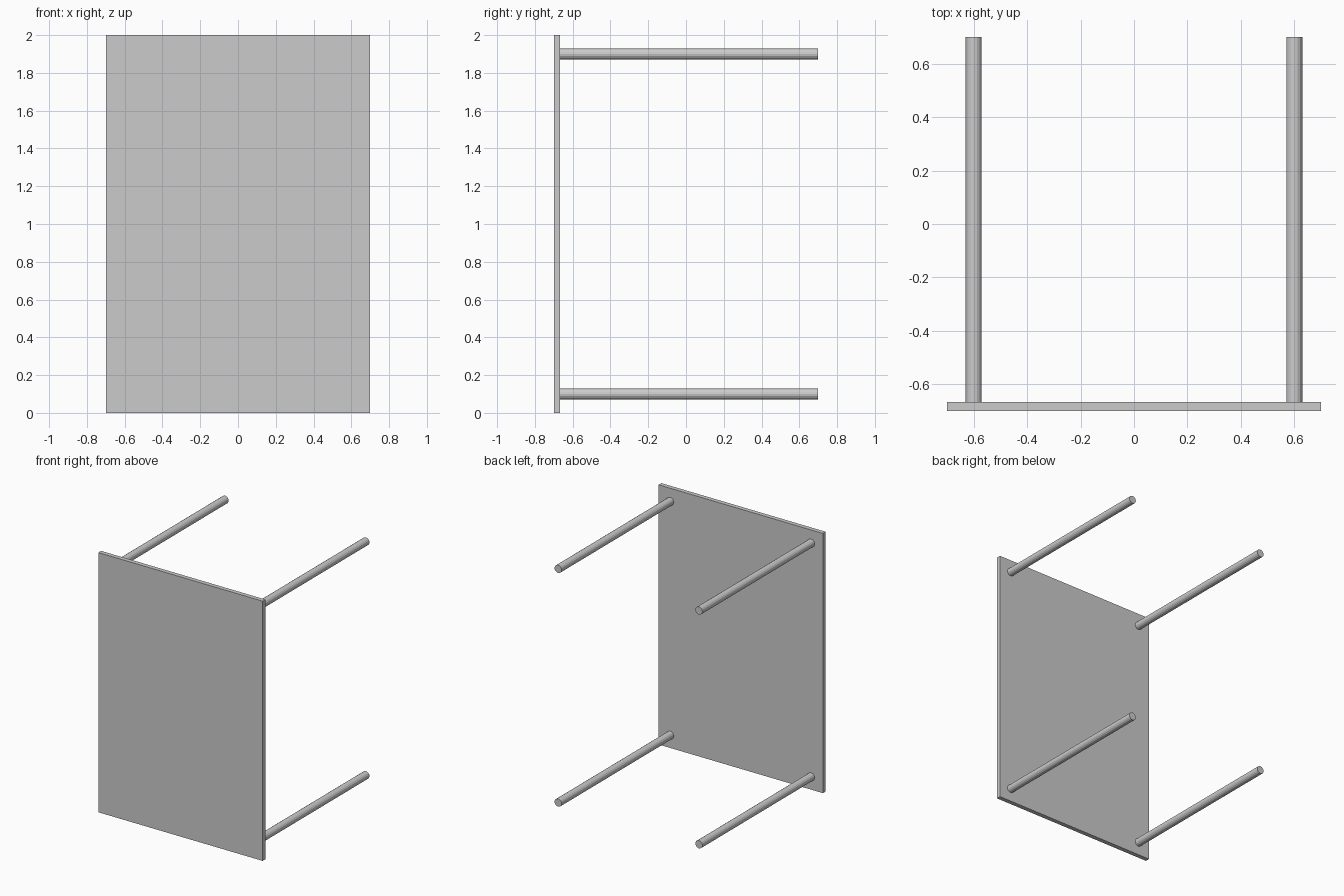
import bpy
import math

if "Cube" in bpy.data.objects:
    bpy.data.objects.remove(bpy.data.objects["Cube"])

HALF = 0.7        # half width and half depth
HEIGHT = 2.0
THICK = 0.034     # tabletop thickness
LEG_R = 0.03
INSET = 0.1       # leg axis distance from the panel edges

# Tabletop: upright slab at the front
bpy.ops.mesh.primitive_cube_add(size=1, location=(0, -HALF + THICK / 2, HEIGHT / 2))
top = bpy.context.object
top.name = "tabletop"
top.scale = (2 * HALF, THICK, HEIGHT)
bpy.ops.object.transform_apply(location=False, rotation=False, scale=True)


def add_leg(name, x, z):
    length = 2 * HALF - THICK
    bpy.ops.mesh.primitive_cylinder_add(
        vertices=16, radius=LEG_R, depth=length,
        location=(x, THICK / 2, z), rotation=(math.pi / 2, 0, 0))
    bpy.context.object.name = name


# Four round legs reaching back from the slab corners
for side, x in (("left", -HALF + INSET), ("right", HALF - INSET)):
    for level, z in (("lower", INSET), ("upper", HEIGHT - INSET)):
        add_leg(f"{level}_{side}_leg", x, z)
